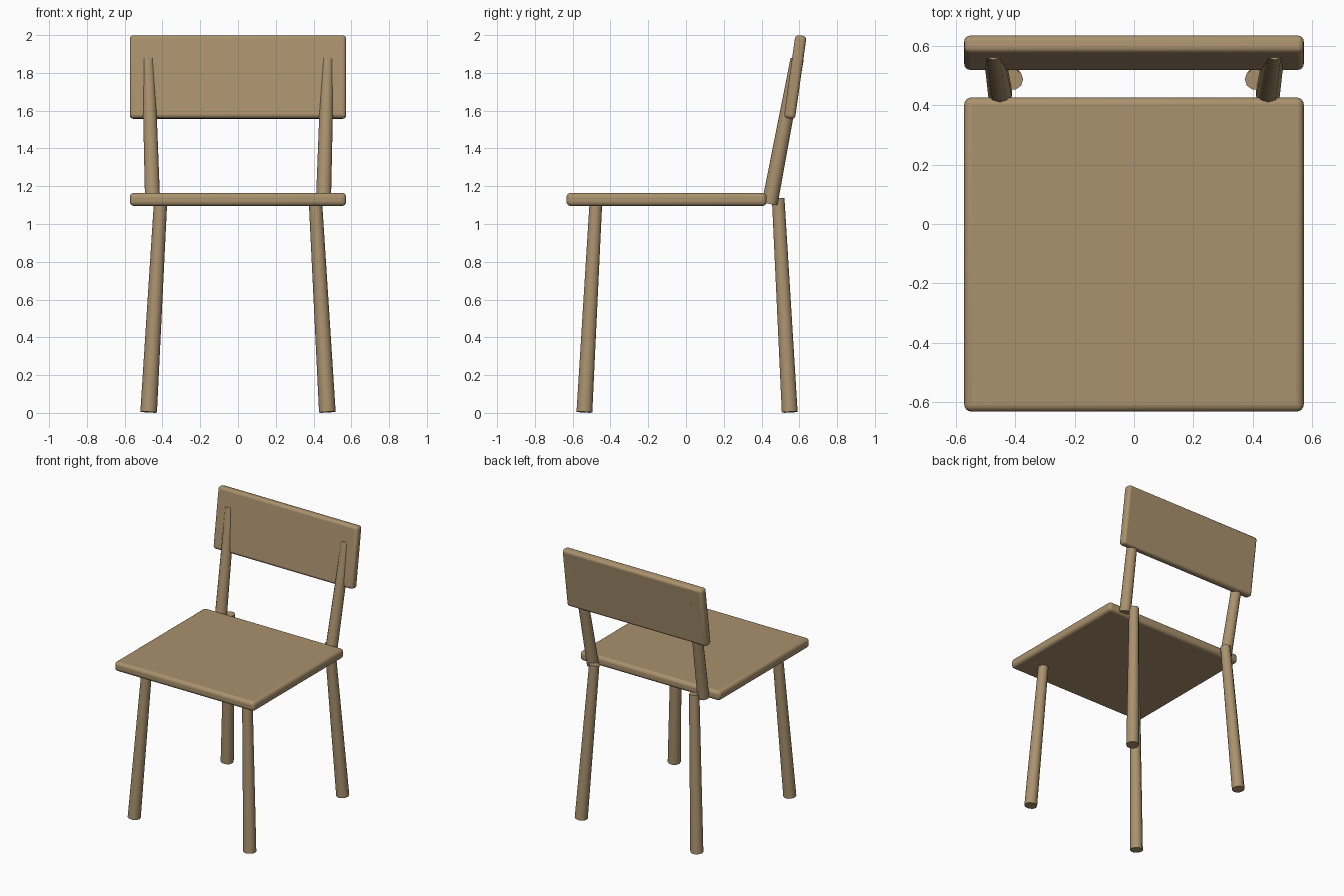
import bpy
from math import radians
from mathutils import Vector

cube = bpy.data.objects.get("Cube")
if cube:
    bpy.data.objects.remove(cube, do_unlink=True)

# One wood colour for the whole chair
wood = bpy.data.materials.new("light_brown_wood")
wood.use_nodes = True
wood.diffuse_color = (0.40, 0.285, 0.155, 1)
shader = wood.node_tree.nodes["Principled BSDF"]
shader.inputs["Base Color"].default_value = wood.diffuse_color
shader.inputs["Roughness"].default_value = 0.7


def finish(obj, name):
    obj.name = name
    obj.data.materials.append(wood)
    bpy.ops.object.shade_smooth_by_angle(angle=radians(40))


def board(name, location, size, tilt=0.0, radius=0.02):
    """Flat board with rounded edges, leaning back by tilt degrees."""
    bpy.ops.mesh.primitive_cube_add(size=1, location=location)
    obj = bpy.context.object
    obj.scale = size
    bpy.ops.object.transform_apply(location=False, rotation=False, scale=True)
    obj.rotation_euler.x = radians(-tilt)
    bevel = obj.modifiers.new("rounded_edges", "BEVEL")
    bevel.width = radius
    bevel.segments = 4
    finish(obj, name)


def pole(name, bottom, top, r_bottom, r_top, spin=0.0):
    """Tapered round pole between two points."""
    a, b = Vector(bottom), Vector(top)
    axis = b - a
    bpy.ops.mesh.primitive_cone_add(vertices=10, radius1=r_bottom, radius2=r_top,
                                    depth=axis.length, location=(a + b) / 2)
    obj = bpy.context.object
    # Lean the pole without twisting it
    lean = Vector((0, 0, 1)).rotation_difference(axis)
    turn = Vector((0, 0, 1)).rotation_difference(Vector((0, 0, 1)))
    turn.rotate(lean)
    obj.rotation_euler = lean.to_euler()
    obj.rotation_euler.rotate_axis("Z", radians(spin))
    finish(obj, name)


# Seat and backrest
board("seat", (0, -0.103, 1.13), (1.146, 1.06, 0.07), radius=0.024)
board("backrest", (0, 0.578, 1.778), (1.146, 0.06, 0.444), tilt=8)

# Splayed legs and back posts on both sides
for side, s in (("left", 1), ("right", -1)):
    pole("front_leg_" + side, (s * 0.473, -0.538, 0.004), (s * 0.409, -0.476, 1.135),
         0.044, 0.035, 90)
    pole("back_leg_" + side, (s * 0.473, 0.549, 0.004), (s * 0.409, 0.488, 1.135),
         0.044, 0.035, 90)
    pole("back_post_" + side, (s * 0.452, 0.443, 1.107), (s * 0.475, 0.588, 1.872),
         0.042, 0.035)
